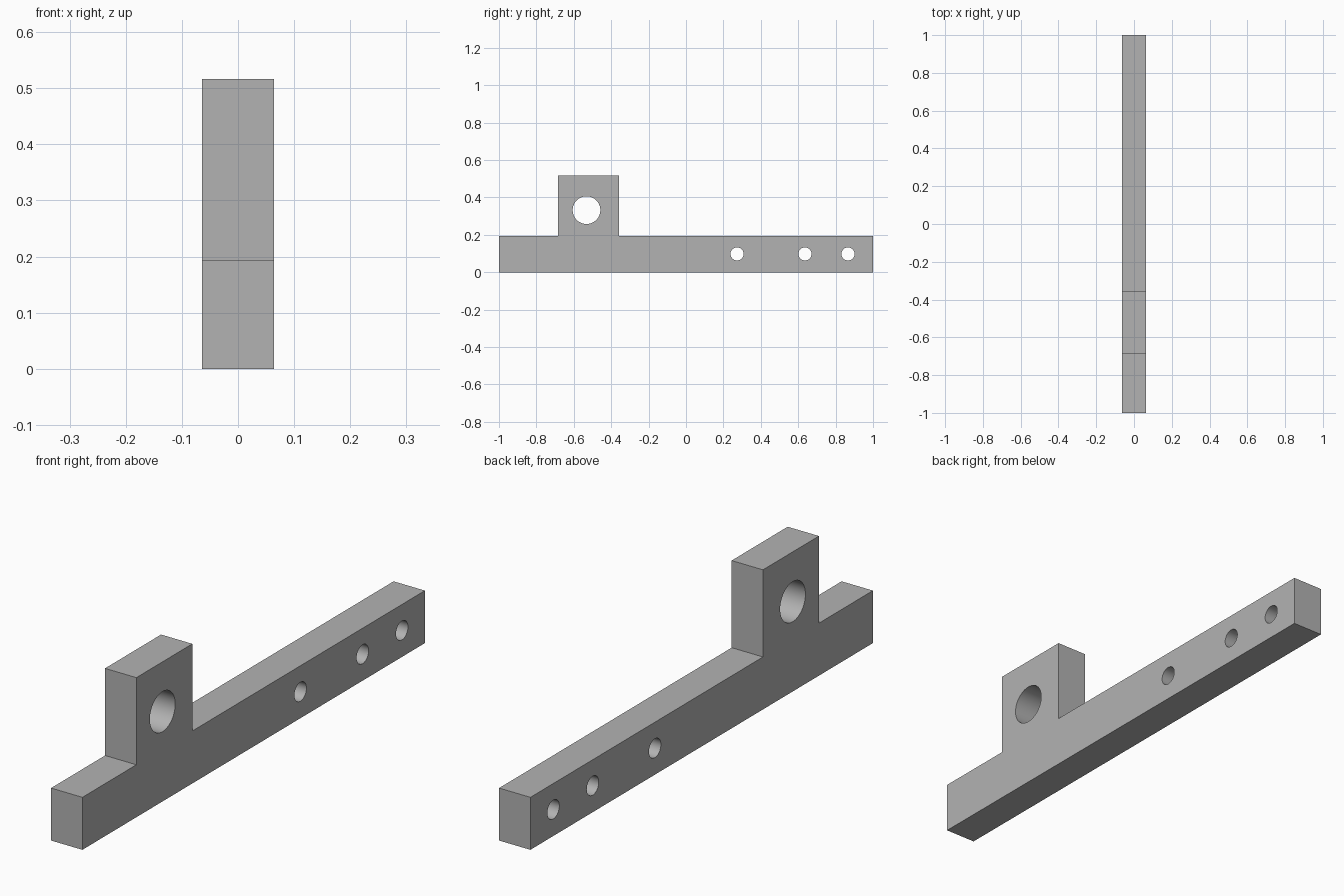
import bpy
import bmesh
import math

cube = bpy.data.objects.get("Cube")
if cube:
    bpy.data.objects.remove(cube, do_unlink=True)

HALF_WIDTH = 0.064
BAR_TOP = 0.194
LUG_TOP = 0.516
LUG_FRONT, LUG_BACK = -0.685, -0.358

grey = bpy.data.materials.new("plain grey")
grey.use_nodes = True
colour = (0.45, 0.45, 0.45, 1)
grey.diffuse_color = colour
grey.node_tree.nodes["Principled BSDF"].inputs["Base Color"].default_value = colour

# Bar with raised lug: one side profile extruded across the width
profile = [(-1, 0), (1, 0), (1, BAR_TOP), (LUG_BACK, BAR_TOP), (LUG_BACK, LUG_TOP),
           (LUG_FRONT, LUG_TOP), (LUG_FRONT, BAR_TOP), (-1, BAR_TOP)]
bm = bmesh.new()
side = bm.faces.new([bm.verts.new((-HALF_WIDTH, y, z)) for y, z in profile])
extruded = bmesh.ops.extrude_face_region(bm, geom=[side], use_keep_orig=True)
moved = [v for v in extruded["geom"] if isinstance(v, bmesh.types.BMVert)]
bmesh.ops.translate(bm, verts=moved, vec=(2 * HALF_WIDTH, 0, 0))
bmesh.ops.recalc_face_normals(bm, faces=bm.faces)
mesh = bpy.data.meshes.new("lug_bar")
bm.to_mesh(mesh)
bm.free()
bar = bpy.data.objects.new("lug_bar", mesh)
bpy.context.collection.objects.link(bar)
mesh.materials.append(grey)


def drill(name, y, z, radius):
    """Cut a round hole through the bar from side to side."""
    bpy.ops.mesh.primitive_cylinder_add(vertices=64, radius=radius, depth=4 * HALF_WIDTH,
                                        location=(0, y, z), rotation=(0, math.pi / 2, 0))
    cutter = bpy.context.object
    cutter.name = name
    cutter.data.materials.append(grey)
    cut = bar.modifiers.new(name, 'BOOLEAN')
    cut.operation = 'DIFFERENCE'
    cut.solver = 'EXACT'
    cut.object = cutter
    bpy.ops.object.select_all(action='DESELECT')
    bar.select_set(True)
    bpy.context.view_layer.objects.active = bar
    bpy.ops.object.modifier_apply(modifier=name)
    bpy.data.objects.remove(cutter, do_unlink=True)


# Large lug bore and three small mounting holes
drill("lug_bore", -0.532, 0.332, 0.074)
for i, y in enumerate((0.273, 0.636, 0.866)):
    drill(f"mounting_hole_{i + 1}", y, 0.098, 0.035)

# Smooth hole walls, sharp outer edges
bpy.ops.object.shade_smooth_by_angle(angle=math.radians(30))
